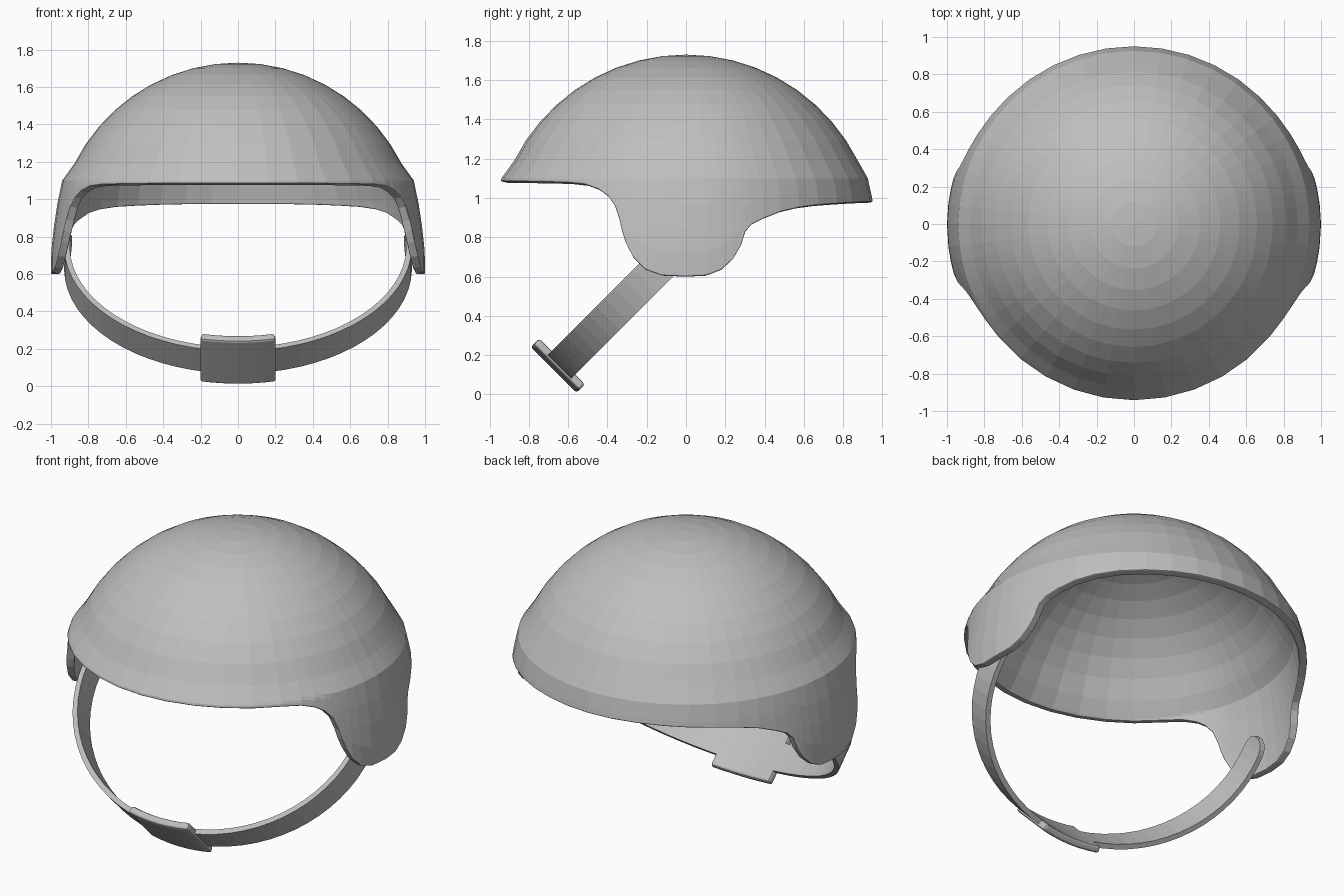
import bpy, bmesh, math
from mathutils import Vector

if "Cube" in bpy.data.objects:
    bpy.data.objects.remove(bpy.data.objects["Cube"])

grey = bpy.data.materials.new("light grey")
grey.diffuse_color = (0.52, 0.52, 0.52, 1)
grey.use_nodes = True
grey.node_tree.nodes["Principled BSDF"].inputs["Base Color"].default_value = grey.diffuse_color


def make_object(name, bm):
    bmesh.ops.recalc_face_normals(bm, faces=bm.faces)
    mesh = bpy.data.meshes.new(name)
    bm.to_mesh(mesh)
    bm.free()
    obj = bpy.data.objects.new(name, mesh)
    bpy.context.collection.objects.link(obj)
    mesh.materials.append(grey)
    return obj


def lerp_table(table, v):
    for (a, fa), (b, fb) in zip(table, table[1:]):
        if v <= b:
            return fa + (fb - fa) * (v - a) / (b - a)
    return table[-1][1]


# Helmet shell: spherical crown, flared skirt, ear flaps cut by the rim line
C, R, SEAM = 0.751, 0.979, 1.19
FLARE = [(0.58, 1.0), (0.7, 1.0), (0.8, 0.992), (1.0, 0.962), (1.1, 0.94),
         (SEAM, math.sqrt(R * R - (SEAM - C) ** 2))]
# rim line: azimuth in degrees (-90 is the front), height
RIM = [(-90, 1.085), (-80, 1.085), (-70, 1.085), (-60, 1.084), (-50, 1.082),
       (-40, 1.08), (-33, 1.07), (-28, 1.045), (-24.5, 1.01), (-22, 0.96),
       (-20.3, 0.89), (-19.3, 0.83), (-18, 0.77), (-15.5, 0.695), (-12, 0.635),
       (-7, 0.605), (0, 0.6), (6, 0.605), (10.5, 0.635), (14, 0.69),
       (16.5, 0.76), (18, 0.83), (20, 0.865), (24, 0.895), (30, 0.93),
       (37, 0.952), (45, 0.965), (54, 0.972), (63, 0.977), (72, 0.98),
       (81, 0.98), (90, 0.98)]


def column(phi, rim):
    """Radius and height pairs from just under the apex down to the rim."""
    top = math.acos((SEAM - C) / R)
    pts = [(R * math.sin(top * i / 9), C + R * math.cos(top * i / 9)) for i in range(1, 10)]
    mid = max(1.1, SEAM - 0.45 * (SEAM - rim))
    for z in [mid] + [mid + (rim - mid) * i / 4 for i in range(1, 5)]:
        back = 0.014 * max(0, math.sin(math.radians(phi)))
        pts.append((lerp_table(FLARE, z) - back, z))
    return pts


bm = bmesh.new()
apex = bm.verts.new((0, 0, C + R))
loop = [(p, z, 1) for p, z in RIM] + [(p, z, -1) for p, z in RIM[-2:0:-1]]
cols = []
for phi, rim, side in loop:
    a = math.radians(phi)
    cols.append([bm.verts.new((side * r * math.cos(a), r * math.sin(a), z))
                 for r, z in column(phi, rim)])
for i, c in enumerate(cols):
    d = cols[(i + 1) % len(cols)]
    bm.faces.new((apex, c[0], d[0]))
    for j in range(len(c) - 1):
        bm.faces.new((c[j], c[j + 1], d[j + 1], d[j]))
shell = make_object("helmet_shell", bm)
solid = shell.modifiers.new("thickness", 'SOLIDIFY')
solid.thickness = 0.045
solid.offset = -1
bevel = shell.modifiers.new("rounded rim", 'BEVEL')
bevel.width = 0.012
bevel.segments = 2
bevel.limit_method = 'ANGLE'
bevel.angle_limit = math.radians(50)


# Chin strap and pad: bands swept round the same ellipse in a tilted plane
def band(name, max_angle, steps, width, thick, across, out, round_end):
    down = Vector((0, -1, -1)).normalized()
    wide = Vector((0, 1, -1)).normalized()
    angles = [max_angle * (2 * i / steps - 1) for i in range(steps + 1)]
    if round_end:
        tips = [max_angle + k for k in (2.5, 4.5, 5.8)]
        angles = [-t for t in reversed(tips)] + angles + tips
    bm = bmesh.new()
    rings = []
    for deg in angles:
        a = math.radians(deg)
        over = max(0, abs(deg) - max_angle) / 6
        w = width / 2 * math.sqrt(1 - over * over)
        ring = []
        for dw, dt in ((-w, -1), (w, -1), (w, 1), (-w, 1)):
            off = out + dt * thick / 2
            p = down * (-0.42 + (0.78 + off) * math.cos(a)) + wide * (across + dw)
            p.x = (0.915 + off) * math.sin(a)
            ring.append(bm.verts.new(p))
        rings.append(ring)
    for r, s in zip(rings, rings[1:]):
        for k in range(4):
            bm.faces.new((r[k], r[(k + 1) % 4], s[(k + 1) % 4], s[k]))
    bm.faces.new(rings[0])
    bm.faces.new(rings[-1])
    return make_object(name, bm)


band("chin_strap", 94, 36, 0.17, 0.03, -0.555, 0, True)
pad = band("chin_pad", 12.5, 6, 0.33, 0.045, -0.565, 0.006, False)
bevel = pad.modifiers.new("rounded edges", 'BEVEL')
bevel.width = 0.014
bevel.segments = 2
bevel.limit_method = 'ANGLE'
bevel.angle_limit = math.radians(50)
